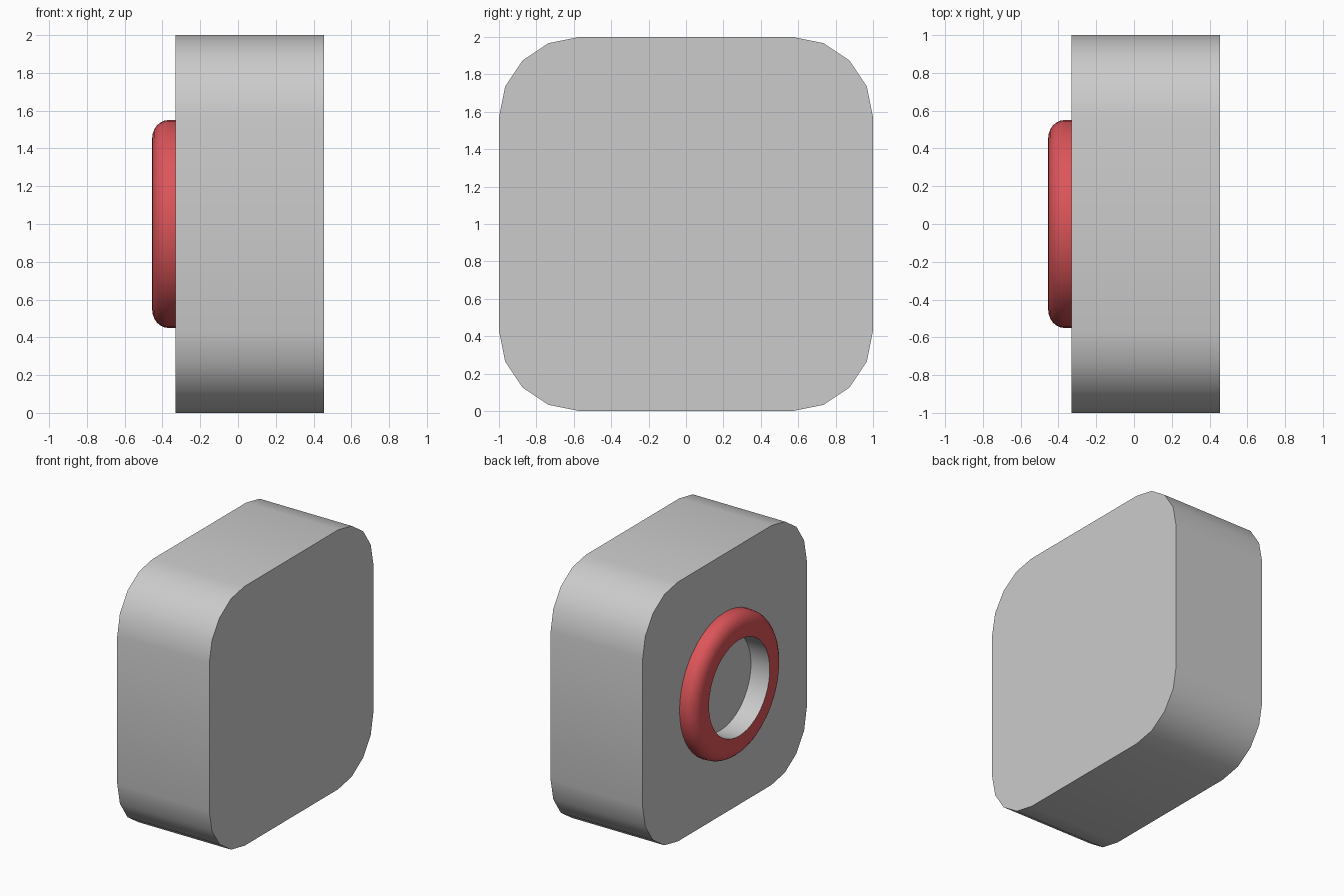
import bpy, bmesh, math

if "Cube" in bpy.data.objects:
    bpy.data.objects.remove(bpy.data.objects["Cube"])


def material(name, rgb):
    m = bpy.data.materials.new(name)
    m.diffuse_color = (*rgb, 1)
    m.use_nodes = True
    m.node_tree.nodes["Principled BSDF"].inputs["Base Color"].default_value = m.diffuse_color
    return m


GREY = material("light grey", (0.6, 0.6, 0.6))
RED = material("red", (0.72, 0.09, 0.10))
X_BACK, X_FRONT, X_FACE, X_FLOOR = -0.33, 0.455, -0.455, -0.295
HOLE_R = 0.37


def make_object(name, bm, mats):
    bmesh.ops.recalc_face_normals(bm, faces=bm.faces[:])
    me = bpy.data.meshes.new(name)
    bm.to_mesh(me)
    bm.free()
    for m in mats:
        me.materials.append(m)
    ob = bpy.data.objects.new(name, me)
    bpy.context.collection.objects.link(ob)
    return ob


def prism(name, outline, x0, x1):
    """Extrude a (y, z) outline along x."""
    bm = bmesh.new()
    a = [bm.verts.new((x0, y, z)) for y, z in outline]
    b = [bm.verts.new((x1, y, z)) for y, z in outline]
    n = len(outline)
    for i in range(n):
        j = (i + 1) % n
        bm.faces.new((a[i], a[j], b[j], b[i]))
    bm.faces.new(a)
    bm.faces.new(b)
    return make_object(name, bm, [GREY])


def smooth(ob):
    bpy.ops.object.select_all(action='DESELECT')
    ob.select_set(True)
    bpy.context.view_layer.objects.active = ob
    bpy.ops.object.shade_smooth_by_angle(angle=math.radians(35))


# Rounded square body, four segments per corner
outline = []
for k, (sy, sz) in enumerate([(1, 1), (-1, 1), (-1, -1), (1, -1)]):
    for i in range(5):
        t = math.radians(90 * k + 22.5 * i)
        outline.append((sy * 0.57 + 0.43 * math.cos(t),
                        1 + sz * 0.57 + 0.43 * math.sin(t)))
body = prism("body", outline, X_BACK, X_FRONT)

# Shallow round recess behind the ring
N = 48
circle = [(HOLE_R * math.cos(2 * math.pi * i / N),
           1 + HOLE_R * math.sin(2 * math.pi * i / N)) for i in range(N)]
cutter = prism("recess_cutter", circle, -0.6, X_FLOOR)
cutter.hide_render = True
mod = body.modifiers.new("recess", 'BOOLEAN')
mod.operation = 'DIFFERENCE'
mod.solver = 'EXACT'
mod.object = cutter
bpy.context.view_layer.objects.active = body
bpy.ops.object.modifier_apply(modifier=mod.name)
bpy.data.objects.remove(cutter)
smooth(body)

# Raised red ring with rounded outer edge and grey inner wall
profile = [(X_BACK, HOLE_R), (X_FACE, HOLE_R)]
for i in range(7):
    t = math.radians(15 * i)
    profile.append((-0.37 - 0.085 * math.cos(t), 0.45 + 0.10 * math.sin(t)))
profile.append((X_BACK, 0.55))
bm = bmesh.new()
rings = []
for i in range(N):
    t = 2 * math.pi * i / N
    rings.append([bm.verts.new((x, r * math.cos(t), 1 + r * math.sin(t)))
                  for x, r in profile])
P = len(profile)
for i in range(N):
    a, b = rings[i], rings[(i + 1) % N]
    for k in range(P):
        m = (k + 1) % P
        f = bm.faces.new((a[k], a[m], b[m], b[k]))
        f.material_index = 1 if k == 0 else 0
smooth(make_object("ring", bm, [RED, GREY]))
